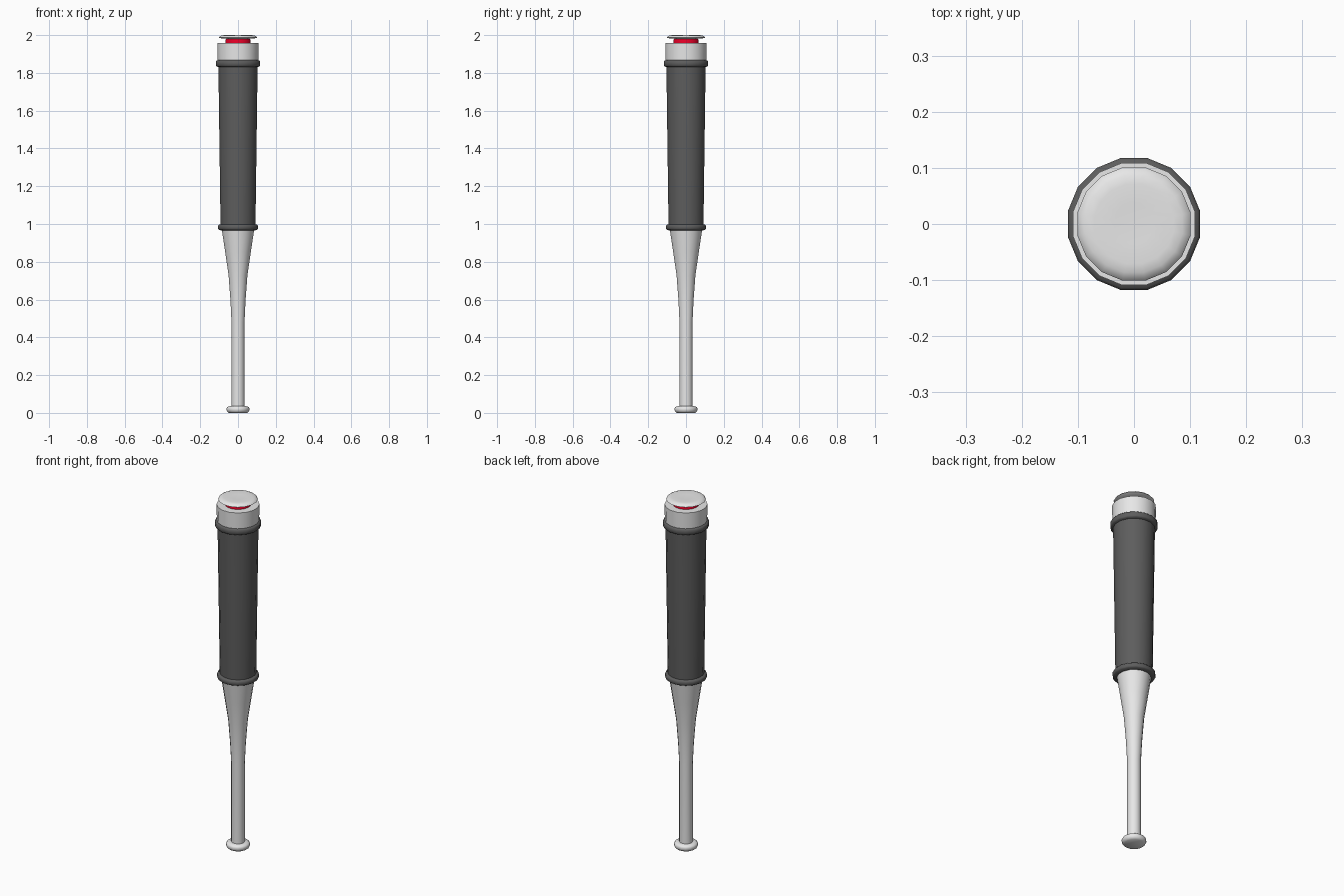
import bpy
import math

SIDES = 16

if "Cube" in bpy.data.objects:
    bpy.data.objects.remove(bpy.data.objects["Cube"], do_unlink=True)


def material(name, color):
    mat = bpy.data.materials.new(name)
    mat.use_nodes = True
    mat.diffuse_color = (*color, 1)
    mat.node_tree.nodes["Principled BSDF"].inputs["Base Color"].default_value = (*color, 1)
    return mat


white = material("off white", (0.8, 0.8, 0.8))
gray = material("dark gray", (0.11, 0.11, 0.11))
red = material("red", (0.75, 0.0, 0.02))


def lathe(name, profile, mat, angle=40):
    """Spin a (radius, height) profile around z, closing both ends."""
    verts, faces = [], []
    for r, z in profile:
        for i in range(SIDES):
            a = (i + 0.5) * math.tau / SIDES
            verts.append((r * math.cos(a), r * math.sin(a), z))
    for row in range(len(profile) - 1):
        for i in range(SIDES):
            j = (i + 1) % SIDES
            low, high = row * SIDES, (row + 1) * SIDES
            faces.append((low + i, low + j, high + j, high + i))
    faces.append(tuple(reversed(range(SIDES))))
    faces.append(tuple(range(len(verts) - SIDES, len(verts))))
    mesh = bpy.data.meshes.new(name)
    mesh.from_pydata(verts, [], faces)
    mesh.materials.append(mat)
    obj = bpy.data.objects.new(name, mesh)
    bpy.context.collection.objects.link(obj)
    bpy.ops.object.select_all(action="DESELECT")
    obj.select_set(True)
    bpy.context.view_layer.objects.active = obj
    bpy.ops.object.shade_smooth_by_angle(angle=math.radians(angle))
    return obj


def band(name, radius, bottom, top):
    """Chamfered ring around the barrel."""
    c = 0.009
    lathe(name, [(radius - 2 * c, bottom), (radius - c / 2, bottom + c / 2),
                 (radius, bottom + c), (radius, top - c),
                 (radius - c / 2, top - c / 2), (radius - 2 * c, top)], gray, 60)


# Grip end
lathe("knob", [(0.05, 0), (0.058, 0.006), (0.062, 0.014), (0.062, 0.024),
               (0.058, 0.031), (0.045, 0.036)], white, 60)

# Grip and flare up to the barrel
lathe("handle", [(0.035, 0.03), (0.035, 0.48), (0.041, 0.6), (0.051, 0.73),
                 (0.069, 0.85), (0.088, 0.975)], white)

# Barrel sleeve with its two bands
lathe("sleeve", [(0.094, 0.975), (0.106, 1.85)], gray)
band("lower_band", 0.108, 0.965, 1.0)
band("upper_band", 0.12, 1.83, 1.87)

# Tip: collar, red neck and floating cap
lathe("collar", [(0.109, 1.85), (0.111, 1.958), (0.102, 1.958)], white)
lathe("neck", [(0.068, 1.95), (0.068, 1.974), (0.058, 1.986)], red)
lathe("end_cap", [(0.055, 1.98), (0.098, 1.984), (0.103, 1.987), (0.098, 1.993),
                  (0.088, 1.998), (0.072, 2.0), (0.035, 1.998)], white, 60)
